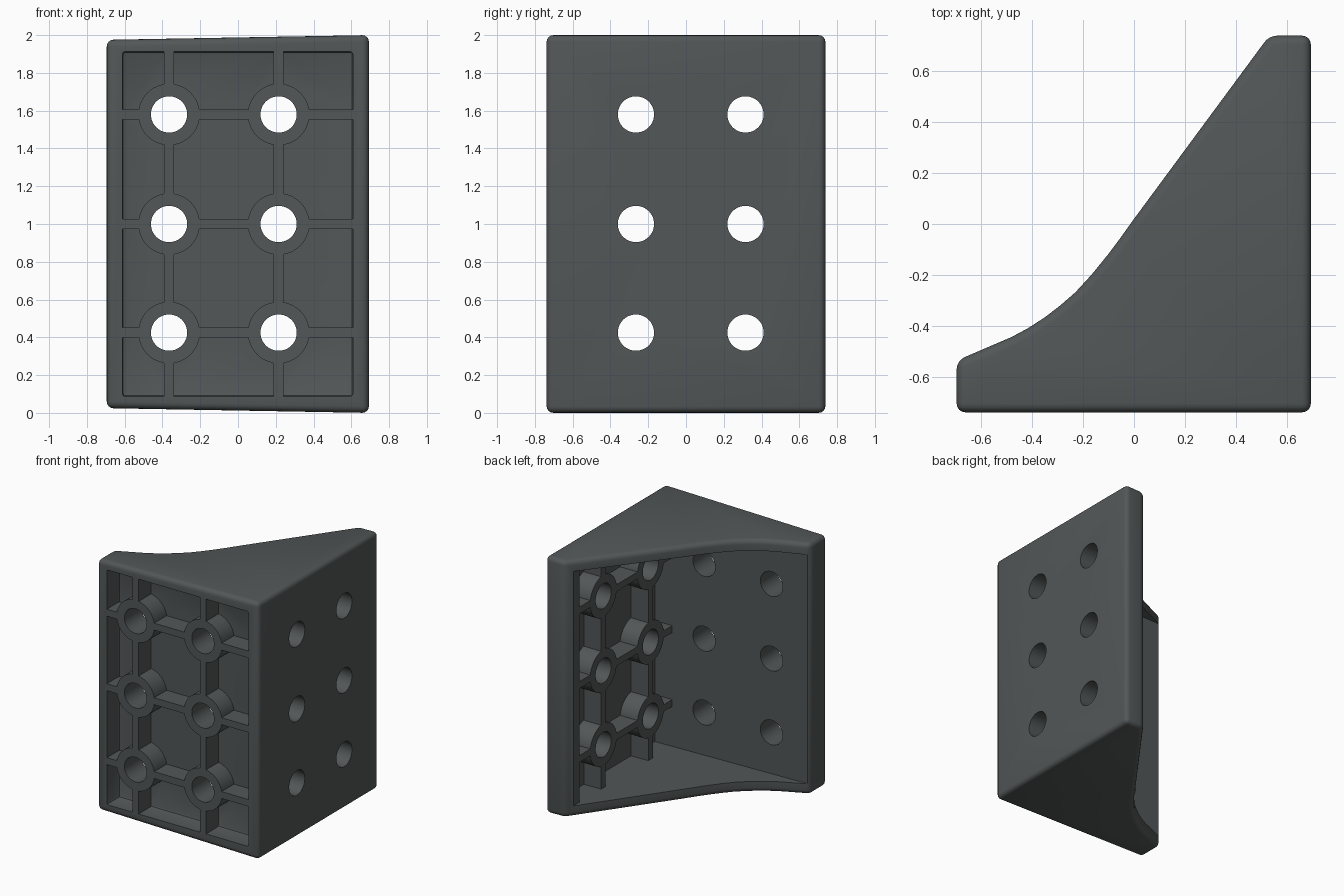
import bpy, bmesh, math
from mathutils import Matrix

if "Cube" in bpy.data.objects:
    bpy.data.objects.remove(bpy.data.objects["Cube"])

HOLE_Z = (0.425, 1.0, 1.58)
FRONT_X = (-0.365, 0.215)
SIDE_Y = (-0.265, 0.315)


def new_object(name, bm):
    bmesh.ops.recalc_face_normals(bm, faces=bm.faces)
    mesh = bpy.data.meshes.new(name)
    bm.to_mesh(mesh)
    bm.free()
    ob = bpy.data.objects.new(name, mesh)
    bpy.context.collection.objects.link(ob)
    return ob


def prism(name, outline, inset):
    """Extrude an xy outline in z; both ends taper gently towards -x."""
    bm = bmesh.new()
    rise = lambda x: inset + (0.69 - x) * 0.018
    low = [bm.verts.new((x, y, rise(x))) for x, y in outline]
    high = [bm.verts.new((x, y, 2 - rise(x))) for x, y in outline]
    bm.faces.new(low[::-1])
    bm.faces.new(high)
    n = len(outline)
    for i in range(n):
        j = (i + 1) % n
        bm.faces.new((low[i], low[j], high[j], high[i]))
    return new_object(name, bm)


def box(name, lo, hi):
    bm = bmesh.new()
    bmesh.ops.create_cube(bm, size=1)
    for v in bm.verts:
        v.co = [(a + b) / 2 + c * (b - a) for a, b, c in zip(lo, hi, v.co)]
    return new_object(name, bm)


def cylinder(name, axis, start, end, u, z, r):
    """Round bar along x or y, centred on the other axis at u and height z."""
    bm = bmesh.new()
    mid = (start + end) / 2
    if axis == 'X':
        m = Matrix.Translation((mid, u, z)) @ Matrix.Rotation(math.pi / 2, 4, 'Y')
    else:
        m = Matrix.Translation((u, mid, z)) @ Matrix.Rotation(math.pi / 2, 4, 'X')
    bmesh.ops.create_cone(bm, cap_ends=True, segments=48, radius1=r, radius2=r,
                          depth=end - start, matrix=m)
    return new_object(name, bm)


def apply(ob, mod):
    bpy.ops.object.select_all(action='DESELECT')
    bpy.context.view_layer.objects.active = ob
    ob.select_set(True)
    bpy.ops.object.modifier_apply(modifier=mod.name)


def cut(ob, tool):
    mod = ob.modifiers.new('cut', 'BOOLEAN')
    mod.operation, mod.solver, mod.object = 'DIFFERENCE', 'EXACT', tool
    apply(ob, mod)
    bpy.data.objects.remove(tool, do_unlink=True)


# Outer body with curved gusset profile and rounded edges
bracket = prism('corner_bracket', [
    (-0.695, -0.738), (0.693, -0.738), (0.693, 0.738), (0.53, 0.738),
    (0.0, 0.02), (-0.05, -0.05), (-0.1, -0.117), (-0.165, -0.197),
    (-0.23, -0.268), (-0.29, -0.32), (-0.35, -0.366), (-0.415, -0.408),
    (-0.48, -0.443), (-0.695, -0.535)], 0)
bev = bracket.modifiers.new('round', 'BEVEL')
bev.width, bev.segments, bev.limit_method = 0.035, 4, 'ANGLE'
bev.angle_limit = math.radians(30)
apply(bracket, bev)

# Inner cavity, leaving ribs and bosses on the side plate
cavity = prism('cavity_cutter', [(-1, -0.53), (0.64, -0.53), (0.64, 0.61),
                                 (0.49, 0.61), (0.49, 1), (-1, 1)], 0.085)
# Front pockets, leaving ribs and bosses on the front plate
pockets = box('pocket_cutter', (-0.612, -0.9, 0.087), (0.608, -0.585, 1.913))
mod = pockets.modifiers.new('round', 'BEVEL')
mod.width, mod.segments = 0.015, 2
apply(pockets, mod)

W = 0.027
for y in SIDE_Y:
    cut(cavity, box('rib', (0.49, y - W, -0.2), (0.8, y + W, 2.2)))
for x in FRONT_X:
    cut(pockets, box('rib', (x - W, -1, -0.2), (x + W, -0.4, 2.2)))
for z in HOLE_Z:
    cut(cavity, box('rib', (0.49, -0.8, z - W), (0.8, 0.8, z + W)))
    cut(pockets, box('rib', (-1, -1, z - W), (1, -0.4, z + W)))
    for y in SIDE_Y:
        cut(cavity, cylinder('boss', 'X', 0.49, 0.8, y, z, 0.163))
    for x in FRONT_X:
        cut(pockets, cylinder('boss', 'Y', -1, -0.4, x, z, 0.163))
cut(bracket, cavity)
cut(bracket, pockets)

# Screw holes through both plates
for z in HOLE_Z:
    for y in SIDE_Y:
        cut(bracket, cylinder('hole', 'X', 0.4, 0.9, y, z, 0.096))
    for x in FRONT_X:
        cut(bracket, cylinder('hole', 'Y', -0.9, -0.45, x, z, 0.096))

bpy.ops.object.select_all(action='DESELECT')
bpy.context.view_layer.objects.active = bracket
bracket.select_set(True)
bpy.ops.object.shade_smooth_by_angle(angle=math.radians(30))

# Dark grey plastic
mat = bpy.data.materials.new('dark_grey_plastic')
mat.diffuse_color = (0.085, 0.095, 0.095, 1)
mat.use_nodes = True
mat.node_tree.nodes["Principled BSDF"].inputs["Base Color"].default_value = mat.diffuse_color
bracket.data.materials.clear()
bracket.data.materials.append(mat)
